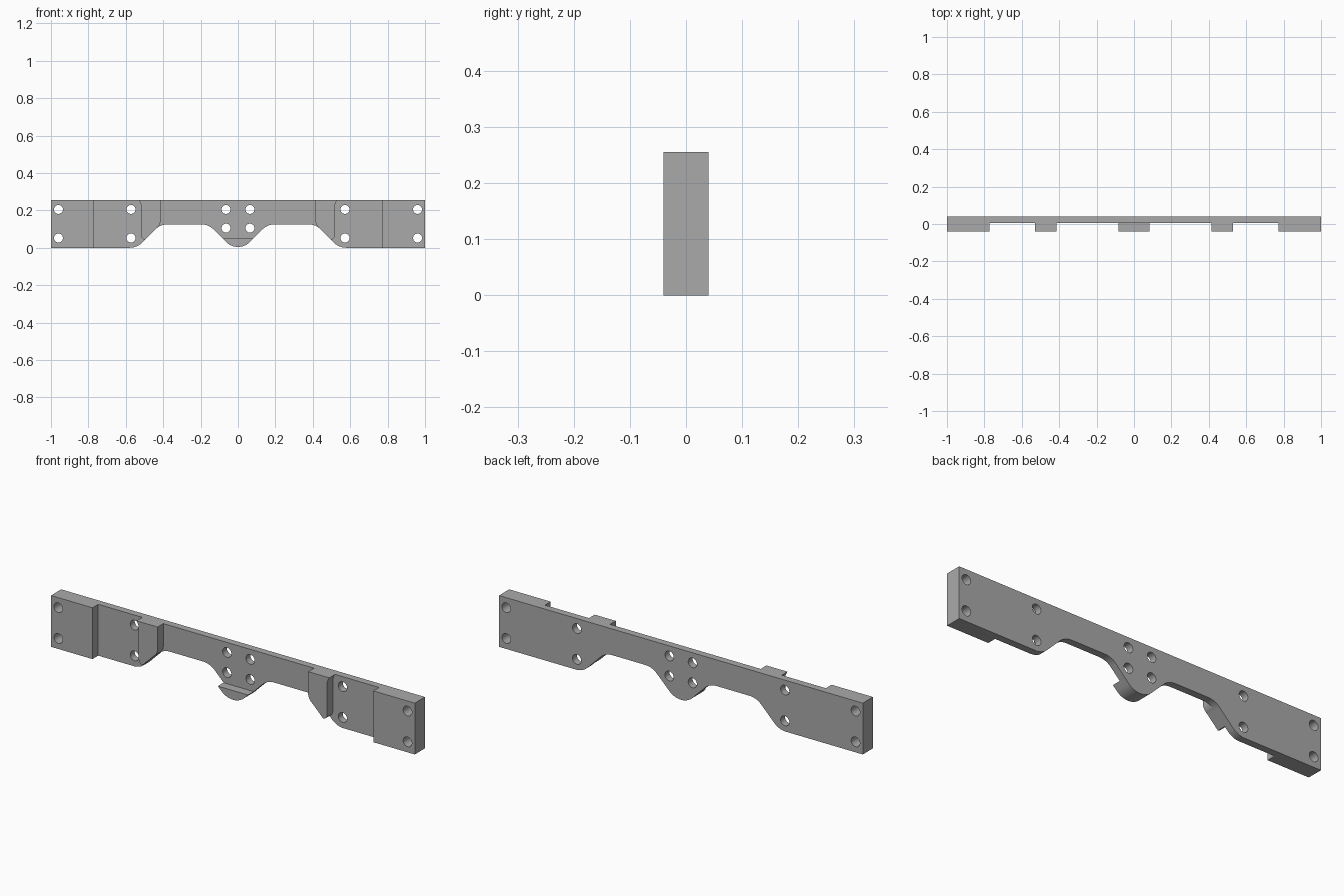
import bpy
import bmesh
import math
from mathutils import Vector

cube = bpy.data.objects.get("Cube")
if cube:
    bpy.data.objects.remove(cube, do_unlink=True)

FRONT, STEP, BACK, TOP = -0.04, 0.005, 0.04, 0.255

grey = bpy.data.materials.new("plain grey")
grey.use_nodes = True
colour = (0.4, 0.4, 0.4, 1)
grey.diffuse_color = colour
grey.node_tree.nodes["Principled BSDF"].inputs["Base Color"].default_value = colour


def fillet(a, b, c, radius, steps=10):
    """Points of an arc that rounds corner b between a and c."""
    a, b, c = Vector(a), Vector(b), Vector(c)
    u, v = (a - b).normalized(), (c - b).normalized()
    half = u.angle(v) / 2
    centre = b + (u + v).normalized() * radius / math.sin(half)
    start = b + u * radius / math.tan(half) - centre
    end = b + v * radius / math.tan(half) - centre
    sweep = start.angle(end)
    return [centre + (start * math.sin((1 - i / steps) * sweep)
                      + end * math.sin(i / steps * sweep)) / math.sin(sweep)
            for i in range(steps + 1)]


def mirrored(points):
    return [(-p[0], p[1]) for p in reversed(points)]


def prism(bm, points, y0, y1):
    """Extrude an x-z outline from y0 to y1."""
    face = bm.faces.new([bm.verts.new((p[0], y0, p[1])) for p in points])
    new = bmesh.ops.extrude_face_region(bm, geom=[face])["geom"]
    moved = [g for g in new if isinstance(g, bmesh.types.BMVert)]
    bmesh.ops.translate(bm, verts=moved, vec=(0, y1 - y0, 0))


def make_object(name, bm):
    bmesh.ops.recalc_face_normals(bm, faces=bm.faces)
    mesh = bpy.data.meshes.new(name)
    bm.to_mesh(mesh)
    bm.free()
    mesh.materials.append(grey)
    obj = bpy.data.objects.new(name, mesh)
    bpy.context.collection.objects.link(obj)
    return obj


# Full-thickness bar with wavy lower edge
corners = [(1, 0), (0.54, 0), (0.415, 0.125), (0.158, 0.125), (0, -0.033)]
side = [(1, TOP), corners[0]]
for i in (1, 2, 3):
    side += fillet(*corners[i - 1:i + 2], 0.09)
tip = fillet(corners[3], corners[4], (-0.158, 0.125), 0.09, 16)
bm = bmesh.new()
prism(bm, side + tip + mirrored(side), FRONT, BACK)
bar = make_object("mounting_bar", bm)

# Shallow front pockets, leaving end blocks and two ribs standing
outer = [(0.772, 0.3), (0.53, 0.3), (0.53, TOP), (0.524, 0.245), (0.518, 0.23),
         (0.518, 0.065), (0.514, 0.054), (0.506, 0.046), (0.497, 0.043),
         (0.485, 0.03), (0.47, -0.05), (0.772, -0.05)]
inner = [(0.414, 0.3), (0.414, 0.14), (0.418, 0.126), (0.424, 0.116),
         (0.44, 0.095), (0.44, 0.05)]
bm = bmesh.new()
for outline in (outer, mirrored(outer), inner + mirrored(inner)):
    prism(bm, outline, FRONT - 0.05, STEP)
pockets = make_object("pocket_cutter", bm)

# Bolt holes through the bar
bm = bmesh.new()
for x, heights in ((0.96, (0.052, 0.205)), (0.572, (0.052, 0.205)),
                   (0.064, (0.105, 0.205))):
    for z in heights:
        for s in (-1, 1):
            ring = [(s * x + 0.024 * math.cos(k * math.tau / 32),
                     z + 0.024 * math.sin(k * math.tau / 32)) for k in range(32)]
            prism(bm, ring, FRONT - 0.05, BACK + 0.05)
holes = make_object("bolt_hole_cutter", bm)

for cutter in (pockets, holes):
    cutter.hide_render = True
    cut = bar.modifiers.new(cutter.name, "BOOLEAN")
    cut.operation = "DIFFERENCE"
    cut.solver = "EXACT"
    cut.object = cutter

bpy.ops.object.select_all(action="DESELECT")
bpy.context.view_layer.objects.active = bar
bar.select_set(True)
for cutter in (pockets, holes):
    bpy.ops.object.modifier_apply(modifier=cutter.name)
    bpy.data.objects.remove(cutter, do_unlink=True)
bpy.ops.object.shade_smooth_by_angle(angle=math.radians(30))
